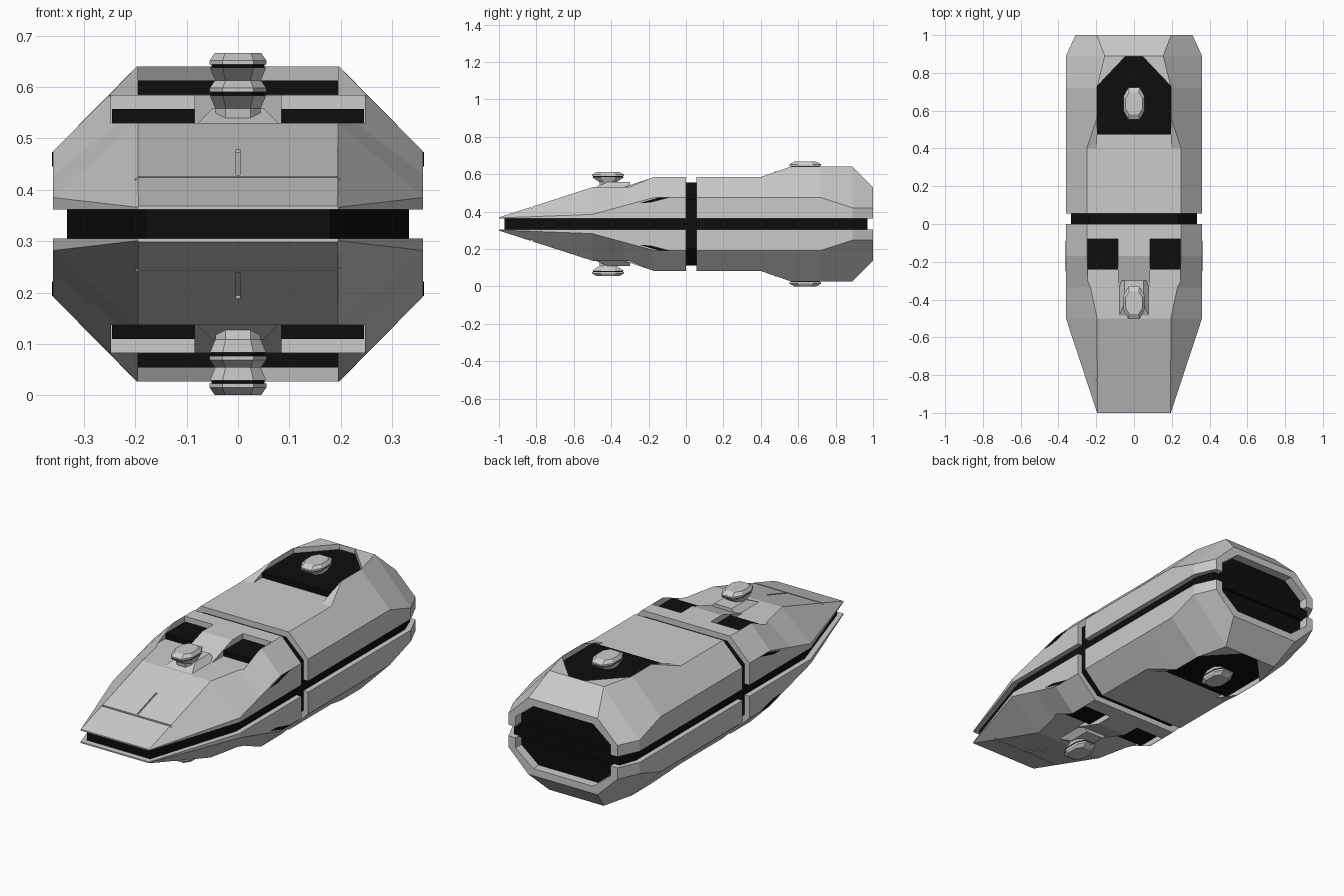
import bpy, bmesh, math

if "Cube" in bpy.data.objects:
    bpy.data.objects.remove(bpy.data.objects["Cube"])

MID = 0.3335  # height of the mirror plane; all parts are built around local z = 0

black = bpy.data.materials.new("black")
black.diffuse_color = (0.004, 0.004, 0.004, 1)
black.use_nodes = True
black.node_tree.nodes["Principled BSDF"].inputs["Base Color"].default_value = black.diffuse_color


def loft(name, rings, mat=None, mirror=False):
    """Closed solid skinned through equal-length rings of points."""
    bm = bmesh.new()
    vs = [[bm.verts.new(p) for p in r] for r in rings]
    n = len(rings[0])
    for a, b in zip(vs, vs[1:]):
        for i in range(n):
            j = (i + 1) % n
            bm.faces.new((a[i], a[j], b[j], b[i]))
    bm.faces.new(vs[0])
    bm.faces.new(vs[-1])
    bmesh.ops.recalc_face_normals(bm, faces=bm.faces)
    me = bpy.data.meshes.new(name)
    bm.to_mesh(me)
    bm.free()
    ob = bpy.data.objects.new(name, me)
    bpy.context.collection.objects.link(ob)
    ob.location.z = MID
    if mat:
        me.materials.append(mat)
    if mirror:
        add_mirror(ob)
    return ob


def add_mirror(ob):
    m = ob.modifiers.new("mirror", 'MIRROR')
    m.use_axis = (False, False, True)
    m.use_mirror_merge = False


def plate(name, outline, z0, z1, mat=None, mirror=False):
    """Outline in the xy plane extruded from z0 to z1 (world heights)."""
    return loft(name, [[(x, y, z - MID) for x, y in outline] for z in (z0, z1)], mat, mirror)


def box(name, x0, x1, y0, y1, z0, z1, mat=None, mirror=False):
    return plate(name, [(x0, y0), (x1, y0), (x1, y1), (x0, y1)], z0, z1, mat, mirror)


def hull(name, sections):
    """Upper half hull: each section is y, side x, side z, top x, top z."""
    rings = []
    for y, xs, zs, xt, zt in sections:
        half = [(xs, 0.362), (xs, zs), (xt, zt)]
        pts = half + [(-x, z) for x, z in reversed(half)]
        rings.append([(x, y, z - MID) for x, z in pts])
    return loft(name, rings)


def cut(ob, cutters):
    for c in cutters:
        c.hide_render = True
        m = ob.modifiers.new("cut", 'BOOLEAN')
        m.operation = 'DIFFERENCE'
        m.solver = 'EXACT'
        m.object = c
        bpy.context.view_layer.objects.active = ob
        bpy.ops.object.modifier_apply(modifier=m.name)
        bpy.data.objects.remove(c)


def octagon(xs, zs, xt, zt, y):
    q = [(xs, zs), (xt, zt), (-xt, zt), (-xs, zs)]
    return [(x, y, z) for x, z in q] + [(x, y, -z) for x, z in reversed(q)]


# Front hull: wedge nose with two notches for the dark vents
front = hull("front_hull", [
    (-1.0, 0.195, 0.366, 0.194, 0.369),
    (-0.5, 0.36, 0.385, 0.195, 0.53),
    (-0.335, 0.36, 0.43, 0.23, 0.53),
    (-0.17, 0.36, 0.475, 0.25, 0.585),
    (0.0, 0.36, 0.475, 0.25, 0.585)])
cutters = [box("notch_cutter", *sorted((s * 0.085, s * 0.247)), -0.34, -0.08, 0.5301, 0.7)
           for s in (-1, 1)]


# Nose panel grooves, following the nose slope
def nose_groove(x0, x1, y0, y1):
    z = lambda y: 0.366 + (y + 1) * 0.322 - MID
    rings = [[(x0, y, z(y) - 0.003), (x1, y, z(y) - 0.003),
              (x1, y, z(y) + 0.03), (x0, y, z(y) + 0.03)] for y in (y0, y1)]
    return loft("groove_cutter", rings)


cutters += [nose_groove(-0.21, 0.21, -0.83, -0.822), nose_groove(-0.004, 0.004, -0.815, -0.66)]
cut(front, cutters)
add_mirror(front)

# Rear hull: raised collar around a recess, open octagonal tail
rear = hull("rear_hull", [
    (0.055, 0.36, 0.475, 0.25, 0.585),
    (0.4, 0.36, 0.475, 0.25, 0.585),
    (0.56, 0.36, 0.475, 0.197, 0.64),
    (0.72, 0.36, 0.475, 0.197, 0.64),
    (0.89, 0.36, 0.42, 0.155, 0.64),
    (1.0, 0.31, 0.42, 0.197, 0.53)])
recess = [(-0.195, 0.475), (0.195, 0.475), (0.195, 0.73), (0.045, 0.888),
          (-0.045, 0.888), (-0.195, 0.73)]
recess_cut = [(x, 0.39 if y < 0.5 else y) for x, y in recess]
cut(rear, [plate("recess_cutter", recess_cut, 0.5852, 0.75),
           loft("tail_cutter", [octagon(0.27, 0.08, 0.17, 0.16, y) for y in (0.93, 1.05)])])
add_mirror(rear)

# Dark inserts
plate("rear_recess_floor", recess, 0.58, 0.613, black, True)
for s, side in ((-1, "left"), (1, "right")):
    box("front_vent_" + side, *sorted((s * 0.085, s * 0.245)), -0.24, -0.08, 0.52, 0.557, black, True)
    slit = [(-0.25, 0.445), (-0.19, 0.448), (-0.09, 0.474), (-0.15, 0.474)]
    loft("side_slit_" + side, [[(s * x, y, z - MID) for y, z in slit] for x in (0.34, 0.362)],
         black, True)

# Dark core seen in the ring gap, the waist slot and the tail
loft("ring_core", [octagon(0.333, 0.13, 0.235, 0.222, y) for y in (-0.03, 0.1)], black)
plate("waist_core", [(-0.18, -0.97), (0.18, -0.97), (0.333, -0.49), (0.333, 0.88), (0.3, 0.97),
                     (-0.3, 0.97), (-0.333, 0.88), (-0.333, -0.49)], 0.30, 0.367, black)
loft("tail_core", [octagon(0.268, 0.079, 0.169, 0.159, y) for y in (0.9, 0.955)], black)


# Turrets: two faceted discs with a dark seam
def turret(name, y, z):
    plan = [(0.03, -0.085), (0.055, -0.04), (0.055, 0.04), (0.03, 0.085)]
    plan += [(-a, b) for a, b in reversed(plan)]

    def disc(part, levels, mat=None):
        loft(name + part, [[(a * sx, y + b * sy, z + h - MID) for a, b in plan]
                           for h, sx, sy in levels], mat, True)
    disc("_lower", [(-0.03, 0.8, 0.5), (0.0, 0.8, 0.55), (0.026, 1, 1)])
    disc("_seam", [(0.024, 0.93, 0.93), (0.034, 0.93, 0.93)], black)
    disc("_upper", [(0.032, 1, 1), (0.04, 1, 1), (0.0545, 0.82, 0.7)])


turret("front_turret", -0.417, 0.558)
turret("rear_turret", 0.638, 0.612)

# Pedestal under the front turret
loft("turret_pedestal", [
    [(-a, b, z - MID), (a, b, z - MID), (a, c, z - MID), (-a, c, z - MID)]
    for a, b, c, z in ((0.083, -0.495, -0.3, 0.525), (0.05, -0.42, -0.3, 0.558))], None, True)
